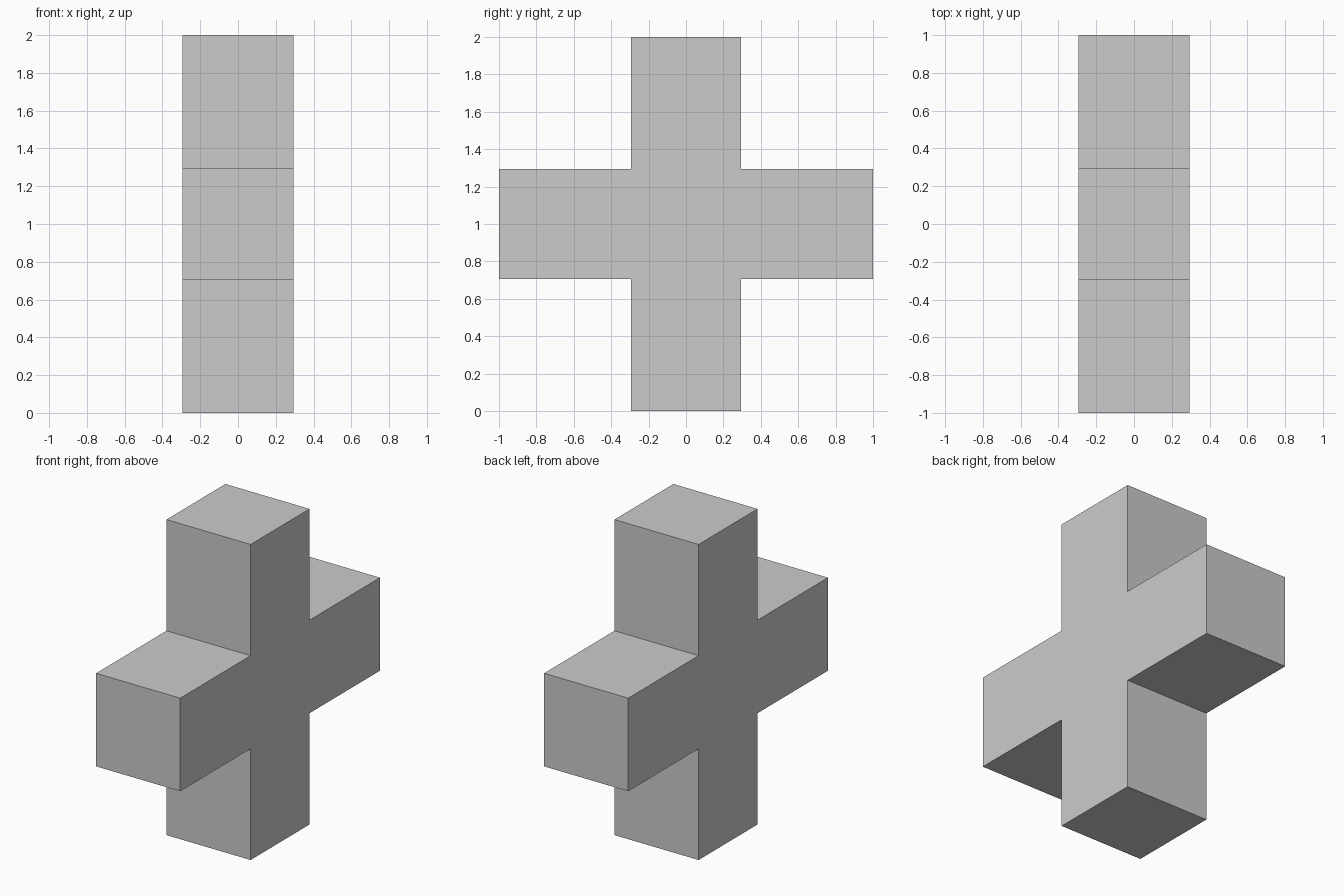
import bpy, bmesh

if "Cube" in bpy.data.objects:
    bpy.data.objects.remove(bpy.data.objects["Cube"])

ARM = 0.295    # half width of each arm, also half the depth
REACH = 1.0    # distance from the centre to the arm tips
CENTRE_Z = 1.0

# Cross outline in the y-z plane: one arm's corners turned through four quarters
outline = []
y_z = [(REACH, -ARM), (REACH, ARM), (ARM, ARM)]
for quarter in range(4):
    outline += y_z
    y_z = [(-z, y) for y, z in y_z]

# Extrude the outline along x into one solid block
bm = bmesh.new()
face = bm.faces.new([bm.verts.new((-ARM, y, z + CENTRE_Z)) for y, z in outline])
result = bmesh.ops.extrude_face_region(bm, geom=[face], use_keep_orig=True)
new_verts = [g for g in result["geom"] if isinstance(g, bmesh.types.BMVert)]
bmesh.ops.translate(bm, verts=new_verts, vec=(2 * ARM, 0, 0))
bmesh.ops.recalc_face_normals(bm, faces=bm.faces)

mesh = bpy.data.meshes.new("cross_block")
bm.to_mesh(mesh)
bm.free()
bpy.context.collection.objects.link(bpy.data.objects.new("cross_block", mesh))
